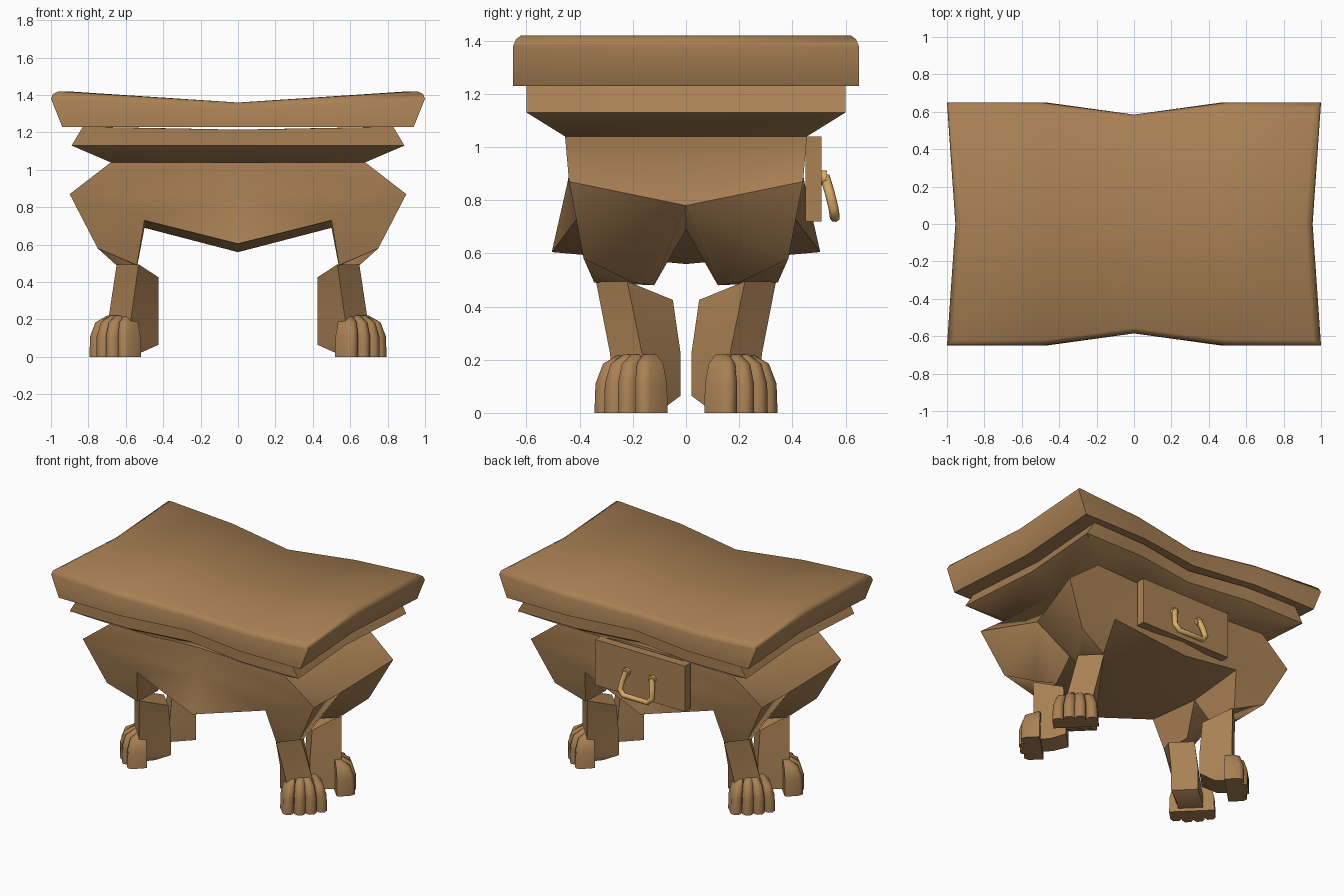
import bpy, bmesh, math
from mathutils import Vector

if "Cube" in bpy.data.objects:
    bpy.data.objects.remove(bpy.data.objects["Cube"])


def material(name, rgb):
    m = bpy.data.materials.new(name)
    m.use_nodes = True
    m.diffuse_color = (*rgb, 1)
    m.node_tree.nodes["Principled BSDF"].inputs["Base Color"].default_value = (*rgb, 1)
    return m


wood = material("brown wood", (0.40, 0.22, 0.09))
brass = material("pale brass", (0.70, 0.42, 0.14))


def finish(bm, name, mat, angle=50):
    bmesh.ops.remove_doubles(bm, verts=bm.verts, dist=0.0005)
    bmesh.ops.recalc_face_normals(bm, faces=bm.faces)
    mesh = bpy.data.meshes.new(name)
    bm.to_mesh(mesh)
    bm.free()
    ob = bpy.data.objects.new(name, mesh)
    bpy.context.collection.objects.link(ob)
    mesh.materials.append(mat)
    bpy.ops.object.select_all(action="DESELECT")
    ob.select_set(True)
    bpy.context.view_layer.objects.active = ob
    bpy.ops.object.shade_smooth_by_angle(angle=math.radians(angle))
    return ob


def loft(bm, rings):
    """Skin equal-length rings of points and cap both ends."""
    loops = [[bm.verts.new(p) for p in ring] for ring in rings]
    n = len(loops[0])
    for a, b in zip(loops, loops[1:]):
        for i in range(n):
            j = (i + 1) % n
            bm.faces.new((a[i], a[j], b[j], b[i]))
    bm.faces.new(loops[0])
    bm.faces.new(loops[-1])


def slab(name, levels, angle):
    """Waisted, sagging slab; each level is half x, half y, z, sag at the middle."""
    bm = bmesh.new()
    grids = []
    for hx, hy, z, sag in levels:
        grid = {}
        for i in range(-2, 3):
            for j in range(-1, 2):
                x = hx * i / 2 - (0.045 * i / 2 if j == 0 else 0)
                y = j * (hy - (0.065 if i == 0 else 0))
                grid[i, j] = bm.verts.new((x, y, z - sag * (1 - abs(i) / 2)))
        grids.append(grid)
    for grid in (grids[0], grids[-1]):
        for i in range(-2, 2):
            for j in (-1, 0):
                bm.faces.new((grid[i, j], grid[i + 1, j], grid[i + 1, j + 1], grid[i, j + 1]))
    rim = [(i, -1) for i in range(-2, 3)] + [(2, 0)]
    rim += [(i, 1) for i in range(2, -3, -1)] + [(-2, 0)]
    for a, b in zip(grids, grids[1:]):
        for p, q in zip(rim, rim[1:] + rim[:1]):
            bm.faces.new((a[p], a[q], b[q], b[p]))
    return finish(bm, name, wood, angle)


# Table top and the moulding beneath it
slab("table_top", [(0.94, 0.65, 1.23, 0), (1, 0.65, 1.38, 0.055),
                   (0.99, 0.64, 1.405, 0.06), (0.96, 0.62, 1.42, 0.06)], 60)
slab("moulding", [(0.68, 0.455, 1.04, 0), (0.89, 0.60, 1.13, 0),
                  (0.83, 0.60, 1.23, 0.015)], 35)

# Body with knees and pointed aprons: one quarter, repeated in all four
corner = {
    "O": (0, 0, 1.04), "A": (0, 0.42, 1.04), "B": (0.68, 0.455, 1.04), "C": (0.64, 0, 1.04),
    "D": (0, 0.445, 0.87), "E": (0.90, 0.44, 0.87), "F": (0.80, 0, 0.78),
    "G": (0, 0.505, 0.605), "H": (0, 0, 0.56), "I": (0.50, 0.41, 0.73), "J": (0.50, 0, 0.69),
    "K": (0.75, 0.385, 0.58), "Q": (0.54, 0.345, 0.49), "M": (0.54, 0.12, 0.48),
    "R": (0.65, 0.20, 0.49),
}
faces = "OABC ABED DIG DEI EKI IKQ BCFE EFK FMRK GIJH IQMJ JMF KQMR".split()
bm = bmesh.new()
for sx in (1, -1):
    for sy in (1, -1):
        v = {k: bm.verts.new((x * sx, y * sy, z)) for k, (x, y, z) in corner.items()}
        for f in faces:
            bm.faces.new([v[k] for k in f])
finish(bm, "body", wood, 55)

# Legs and paws turned out along the diagonals
OUT = Vector((1, 1, 0)).normalized()
SIDE = Vector((1, -1, 0)).normalized()
PAW = Vector((0.67, 0.22, 0))


def leg_ring(outer, inner, zo, zi, half):
    o, i = Vector((*outer, zo)), Vector((*inner, zi))
    return [o + SIDE * half, o - SIDE * half, i - SIDE * half, i + SIDE * half]


def toe_ring(t, z, width, front):
    front -= 0.02 if abs(t) > 1 else 0
    h = width / 2
    outline = [(-0.07, -h), (front - 0.025, -h), (front, -h / 2),
               (front, h / 2), (front - 0.025, h), (-0.07, h)]
    return [PAW + OUT * o + SIDE * (t * width + w) + Vector((0, 0, z)) for o, w in outline]


leg_rings = [
    leg_ring((0.59, 0.28), (0.483, 0.108), 0.495, 0.425, 0.083),
    leg_ring((0.63, 0.225), (0.485, 0.08), 0.22, 0.22, 0.085),
    leg_ring((0.66, 0.22), (0.485, 0.08), 0.065, 0.065, 0.085),
    leg_ring((0.66, 0.22), (0.57, 0.13), 0.02, 0.025, 0.08),
]
for sx, xname in ((1, "left"), (-1, "right")):
    for sy, yname in ((-1, "front"), (1, "back")):
        def place(ring):
            return [(p.x * sx, p.y * sy, p.z) for p in ring]
        bm = bmesh.new()
        loft(bm, [place(r) for r in leg_rings])
        finish(bm, f"{yname}_{xname}_leg", wood, 50)
        bm = bmesh.new()
        for t in (-1.5, -0.5, 0.5, 1.5):
            loft(bm, [place(toe_ring(t, *level)) for level in (
                (0.22, 0.042, -0.01), (0.185, 0.060, 0.045),
                (0.11, 0.070, 0.068), (0, 0.072, 0.07))])
        finish(bm, f"{yname}_{xname}_paw", wood, 60)

# Drawer front on the back
bm = bmesh.new()
bmesh.ops.create_cube(bm, size=1)
for v in bm.verts:
    v.co = (v.co.x * 0.70, 0.48 + v.co.y * 0.06, 0.88 + v.co.z * 0.32)
finish(bm, "drawer_front", wood, 30)


# Hanging handle and its two mounts
def tube(name, points, radius):
    curve = bpy.data.curves.new(name, "CURVE")
    curve.dimensions = "3D"
    curve.bevel_depth = radius
    curve.bevel_resolution = 2
    curve.use_fill_caps = True
    spline = curve.splines.new("POLY")
    spline.points.add(len(points) - 1)
    for p, co in zip(spline.points, points):
        p.co = (*co, 1)
    ob = bpy.data.objects.new(name, curve)
    bpy.context.collection.objects.link(ob)
    curve.materials.append(brass)


half_bail = [(0.10, 0.522, 0.89), (0.115, 0.54, 0.83), (0.125, 0.555, 0.77), (0.095, 0.56, 0.735)]
tube("handle", half_bail + [(-x, y, z) for x, y, z in reversed(half_bail)], 0.019)
for s, name in ((1, "left"), (-1, "right")):
    tube(f"{name}_handle_mount", [(s * 0.10, 0.50, 0.885), (s * 0.10, 0.53, 0.885)], 0.027)
